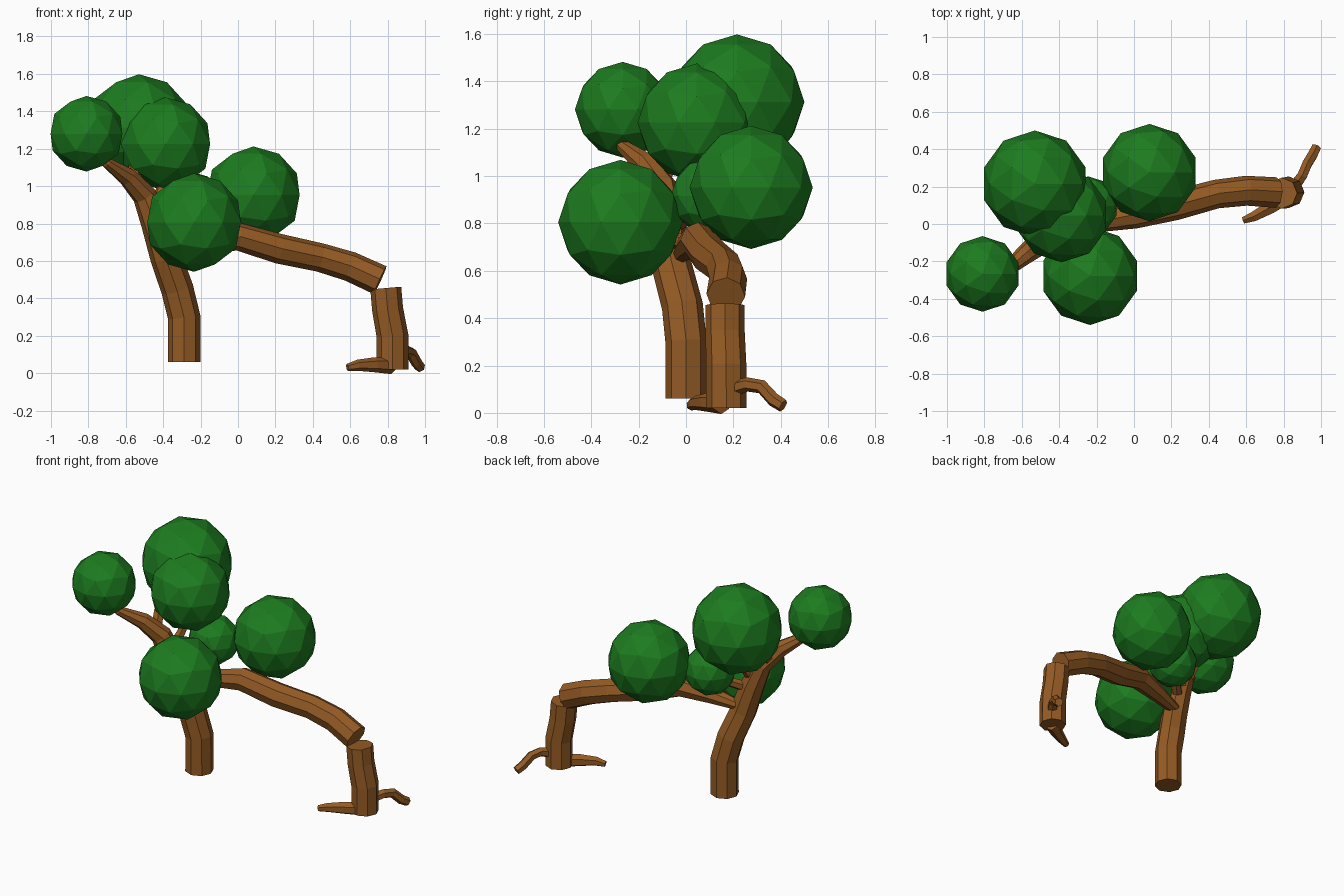
import bpy, bmesh
from math import cos, sin, pi
from mathutils import Vector

if "Cube" in bpy.data.objects:
    bpy.data.objects.remove(bpy.data.objects["Cube"])


def material(name, rgb):
    m = bpy.data.materials.new(name)
    m.diffuse_color = (*rgb, 1)
    m.use_nodes = True
    m.node_tree.nodes["Principled BSDF"].inputs["Base Color"].default_value = m.diffuse_color
    return m


BARK = material("bark", (0.30, 0.105, 0.018))
LEAF = material("leaf", (0.012, 0.20, 0.014))


def finish(name, bm, mat):
    bmesh.ops.recalc_face_normals(bm, faces=bm.faces[:])
    me = bpy.data.meshes.new(name)
    bm.to_mesh(me)
    bm.free()
    me.materials.append(mat)
    ob = bpy.data.objects.new(name, me)
    bpy.context.collection.objects.link(ob)
    return ob


def limb(name, path, sides=8):
    """Faceted tapered tube through (x, y, z, radius) points."""
    bm = bmesh.new()
    pts = [Vector(p[:3]) for p in path]
    dirs = [(b - a).normalized() for a, b in zip(pts, pts[1:])]
    tangents = [dirs[0]] + [(a + b).normalized() for a, b in zip(dirs, dirs[1:])] + [dirs[-1]]
    total = pts[-1] - pts[0]
    side = Vector((1, 0, 0)) if abs(total.z) > total.length * 0.6 else Vector((0, 0, 1))
    rings = []
    for p, t, q in zip(pts, tangents, path):
        side = (side - t * side.dot(t)).normalized()
        up = t.cross(side)
        rings.append([bm.verts.new(p + q[3] * (side * cos(2 * pi * i / sides) + up * sin(2 * pi * i / sides)))
                      for i in range(sides)])
    for a, b in zip(rings, rings[1:]):
        for i in range(sides):
            j = (i + 1) % sides
            bm.faces.new((a[i], a[j], b[j], b[i]))
    bm.faces.new(rings[0])
    bm.faces.new(rings[-1])
    return finish(name, bm, BARK)


# Main trunk, leaning left and thinning into the highest branch
limb("main_trunk", [(-.288, 0, .06, .087), (-.288, 0, .30, .087), (-.325, -.015, .45, .087),
                    (-.385, -.06, .62, .085), (-.44, -.08, .80, .078), (-.50, -.10, .95, .065),
                    (-.59, -.17, 1.05, .052), (-.70, -.265, 1.125, .03), (-.76, -.28, 1.19, .02)])

# Long arching arm
limb("arched_arm", [(-.40, -.03, .66, .03), (-.20, .01, .70, .055), (.0, .05, .73, .075),
                    (.22, .10, .665, .08), (.44, .16, .618, .077), (.60, .178, .57, .08),
                    (.76, .168, .497, .082)])

# Second trunk holding up the arm
limb("prop_trunk", [(.826, .17, .02, .085), (.826, .17, .20, .085),
                    (.80, .165, .34, .083), (.79, .165, .455, .083)])

# Roots of the second trunk
limb("front_root", [(.82, .15, .04, .045), (.73, .09, .045, .04), (.64, .04, .042, .03), (.585, .02, .03, .02)], 6)
limb("back_root", [(.85, .19, .10, .035), (.90, .26, .12, .03), (.925, .32, .11, .03),
                   (.955, .37, .055, .03), (.975, .41, .03, .028)], 6)

# Short branches into the foliage
limb("crown_branch", [(-.53, -.11, .97, .04), (-.555, -.05, 1.08, .032), (-.565, .02, 1.17, .02)], 6)
limb("middle_branch", [(-.45, -.08, .84, .04), (-.42, -.01, .95, .03), (-.39, .04, 1.06, .02)], 6)
limb("inner_branch", [(-.43, -.07, .78, .035), (-.34, .02, .83, .03), (-.25, .08, .88, .02)], 6)
limb("low_branch", [(-.22, .01, .71, .04), (-.23, -.08, .74, .03), (-.235, -.18, .78, .02)], 6)

# Foliage balls: x, y, z, radius
balls = {"left": (-.81, -.267, 1.28, .202), "crown": (-.53, .215, 1.313, .285),
         "middle": (-.387, .045, 1.225, .25), "low": (-.235, -.277, .805, .263),
         "arm": (.082, .275, .952, .26), "inner": (-.245, .095, .915, .16)}
for name, (x, y, z, r) in balls.items():
    bm = bmesh.new()
    bmesh.ops.create_icosphere(bm, subdivisions=2, radius=r)
    finish(name + "_foliage", bm, LEAF).location = (x, y, z)
